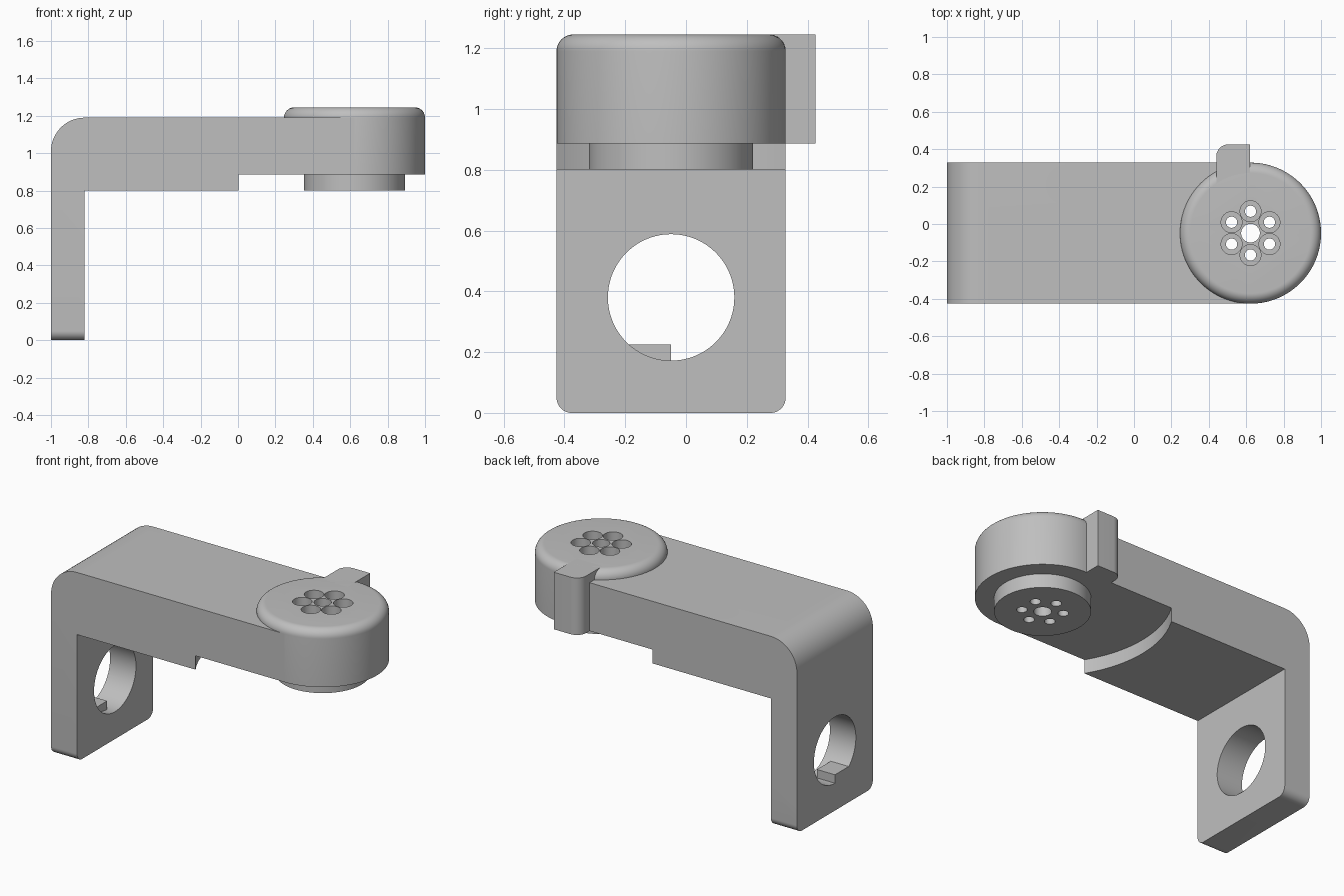
import bpy, bmesh
from math import sin, cos, pi, radians
from mathutils import Matrix, Vector

cube = bpy.data.objects.get("Cube")
if cube:
    bpy.data.objects.remove(cube, do_unlink=True)

HUB_X, MID_Y, R = 0.623, -0.049, 0.377      # hub axis and half width
FRONT, BACK = MID_Y - R, MID_Y + R
TOP, ARM_TOP, STEP, LOW = 1.245, 1.19, 0.887, 0.8

grey = bpy.data.materials.new("light grey")
grey.use_nodes = True
colour = (0.52, 0.52, 0.52, 1)
grey.diffuse_color = colour
grey.node_tree.nodes["Principled BSDF"].inputs["Base Color"].default_value = colour


def make(name, bm):
    bmesh.ops.recalc_face_normals(bm, faces=bm.faces)
    mesh = bpy.data.meshes.new(name)
    bm.to_mesh(mesh)
    bm.free()
    mesh.materials.append(grey)
    ob = bpy.data.objects.new(name, mesh)
    bpy.context.collection.objects.link(ob)
    return ob


def arc(cx, cy, r, start, end, n=12):
    """Points along an arc, angles in degrees."""
    angles = [radians(start + (end - start) * i / n) for i in range(n + 1)]
    return [(cx + r * cos(a), cy + r * sin(a)) for a in angles]


def extrude(name, points, to_3d, depth):
    """Prism from a 2D outline placed by to_3d and pushed along depth."""
    bm = bmesh.new()
    face = bm.faces.new([bm.verts.new(to_3d(*p)) for p in points])
    moved = bmesh.ops.extrude_face_region(bm, geom=[face])["geom"]
    bmesh.ops.translate(bm, vec=Vector(depth),
                        verts=[v for v in moved if isinstance(v, bmesh.types.BMVert)])
    return make(name, bm)


def lathe(name, profile, sides=128):
    """Solid of revolution about the hub axis from (radius, z) points."""
    bm = bmesh.new()
    rings = [[bm.verts.new((HUB_X + r * cos(2 * pi * i / sides),
                            MID_Y + r * sin(2 * pi * i / sides), z))
              for i in range(sides)] for r, z in profile]
    for a, b in zip(rings, rings[1:]):
        for i in range(sides):
            j = (i + 1) % sides
            bm.faces.new((a[i], a[j], b[j], b[i]))
    bm.faces.new(rings[0])
    bm.faces.new(rings[-1])
    return make(name, bm)


def cylinder(axis, centre, radius, start, end, sides=48):
    """Cutter along x or z from start to end."""
    bm = bmesh.new()
    bmesh.ops.create_cone(bm, cap_ends=True, segments=sides, radius1=radius,
                          radius2=radius, depth=end - start)
    mid = (start + end) / 2
    if axis == "x":
        place = Matrix.Translation((mid, *centre)) @ Matrix.Rotation(pi / 2, 4, "Y")
    else:
        place = Matrix.Translation((*centre, mid))
    bm.transform(place)
    return make("cutter", bm)


def cut(ob, cutters, operation="DIFFERENCE"):
    bpy.context.view_layer.objects.active = ob
    for c in cutters:
        mod = ob.modifiers.new("cut", "BOOLEAN")
        mod.operation, mod.solver, mod.object = operation, "EXACT", c
        bpy.ops.object.modifier_apply(modifier=mod.name)
        bpy.data.objects.remove(c, do_unlink=True)


# L-shaped bracket: side profile with a rounded outer bend
side = [(-1, 0), (-0.82, 0), (-0.82, LOW), (HUB_X, LOW), (HUB_X, ARM_TOP)]
side += arc(-0.82, ARM_TOP - 0.18, 0.18, 90, 180, 16)
bracket = extrude("bracket", side, lambda x, z: (x, FRONT, z), (0, 2 * R, 0))

# Rounded lower corners of the mounting plate
outline = [(BACK, 1.5), (FRONT, 1.5)]
outline += arc(FRONT + 0.05, 0.05, 0.05, 180, 270)
outline += arc(BACK - 0.05, 0.05, 0.05, 270, 360)
cut(bracket, [extrude("cutter", outline, lambda y, z: (-1.2, y, z), (2.4, 0, 0))],
    "INTERSECT")

# Curved underside step, hub clearance, motor opening and screw holes
hub_axis = (HUB_X, MID_Y)
cutters = [cylinder("z", hub_axis, 0.725, 0.7, STEP, 192),
           cylinder("z", hub_axis, 0.34, 0.7, 1.4, 96),
           cylinder("x", (MID_Y, 0.38), 0.208, -1.1, -0.7, 96)]
for y in (MID_Y - 0.279, MID_Y + 0.279):
    for z in (0.101, 0.659):
        cutters += [cylinder("x", (y, z), 0.03, -1.1, -0.7),
                    cylinder("x", (y, z), 0.06, -1.1, -0.91)]
cut(bracket, cutters)

# Flat locating key at the bottom of the opening
key_points = [(MID_Y, 0.225)] + [(MID_Y + 0.21 * sin(a), 0.38 - 0.21 * cos(a))
              for a in [-0.735 * i / 8 for i in range(9)]]
extrude("locating_key", key_points, lambda y, z: (-1, y, z), (0.125, 0, 0))

# Round hub with rounded rim and a smaller boss below
hub = lathe("hub", [(0.27, LOW), (0.27, STEP), (R, STEP)]
            + arc(R - 0.055, TOP - 0.055, 0.055, 0, 90, 10))
cutters = [cylinder("z", hub_axis, 0.05, 0.7, 1.4)]
for i in range(6):
    a = radians(90 + 60 * i)
    spot = (HUB_X + 0.117 * cos(a), MID_Y + 0.117 * sin(a))
    cutters += [cylinder("z", spot, 0.03, 0.7, 1.4),
                cylinder("z", spot, 0.056, 0.93, 1.4)]
cut(hub, cutters)

# Tab at the back of the hub, one corner rounded
tab = [(0.44, 0.2), (0.62, 0.2), (0.62, 0.426)] + arc(0.505, 0.361, 0.065, 90, 180)
extrude("hub_tab", tab, lambda x, y: (x, y, STEP), (0, 0, TOP - STEP))

# Smooth curved walls, keep edges crisp
bpy.ops.object.select_all(action="DESELECT")
for ob in bpy.context.collection.objects:
    if ob.type == "MESH" and grey.name in ob.data.materials:
        ob.select_set(True)
        bpy.context.view_layer.objects.active = ob
bpy.ops.object.shade_smooth_by_angle(angle=radians(30))
